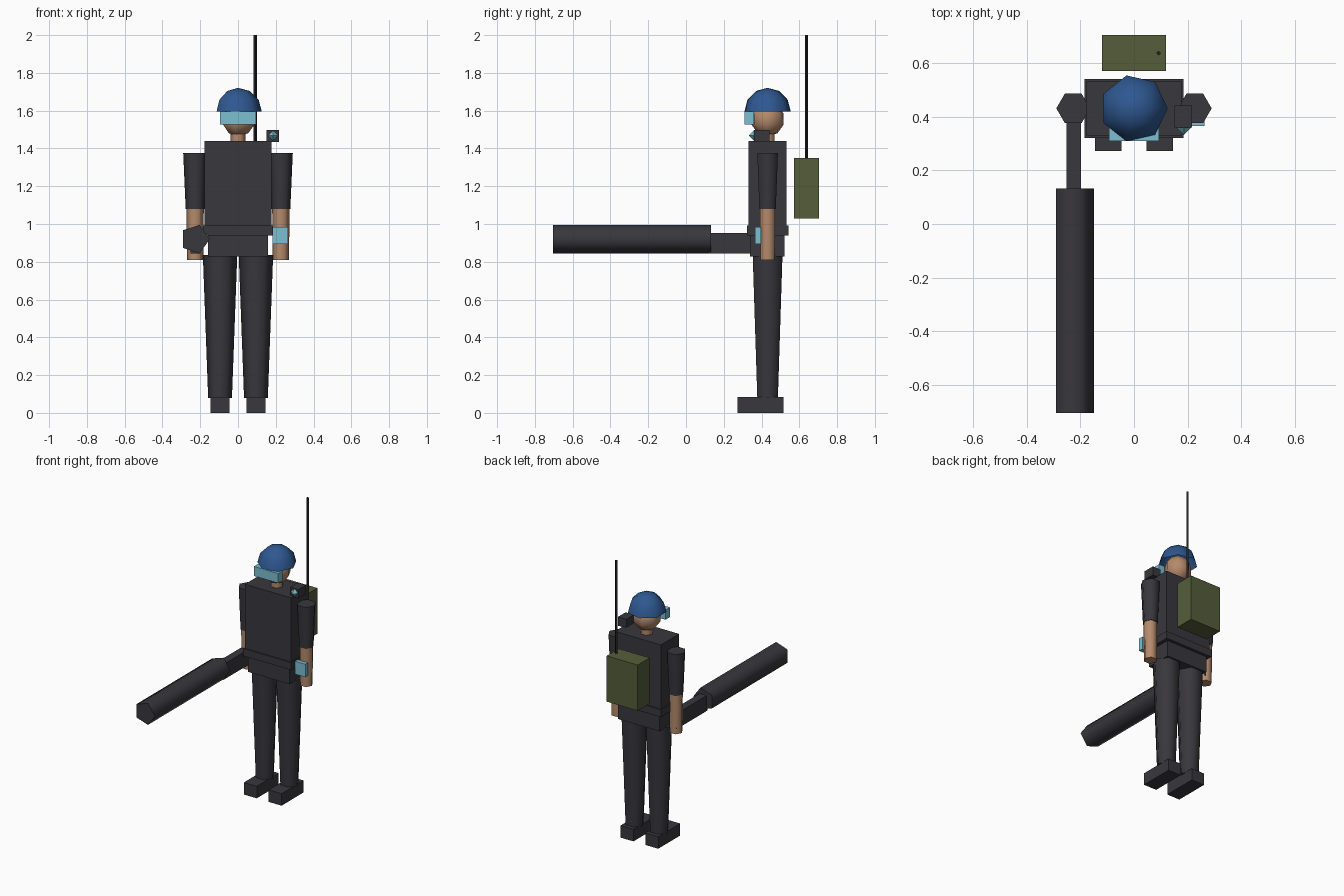
import bpy
import bmesh
import math
from mathutils import Matrix

cube = bpy.data.objects.get("Cube")
if cube:
    bpy.data.objects.remove(cube, do_unlink=True)


def material(name, *rgb):
    mat = bpy.data.materials.new(name)
    mat.use_nodes = True
    mat.diffuse_color = (*rgb, 1)
    mat.node_tree.nodes["Principled BSDF"].inputs["Base Color"].default_value = (*rgb, 1)
    return mat


CLOTH = material("charcoal cloth", 0.04, 0.038, 0.046)
SKIN = material("skin", 0.46, 0.255, 0.15)
BLUE = material("helmet blue", 0.027, 0.097, 0.28)
CYAN = material("cyan glass", 0.2, 0.52, 0.64)
OLIVE = material("olive canvas", 0.09, 0.11, 0.042)
METAL = material("dark metal", 0.016, 0.016, 0.018)

BODY_Y = 0.432  # depth of the body's centre line


def finish(name, bm, mat, smooth=False):
    mesh = bpy.data.meshes.new(name)
    bmesh.ops.recalc_face_normals(bm, faces=bm.faces)
    bm.to_mesh(mesh)
    bm.free()
    mesh.materials.append(mat)
    if smooth:
        mesh.polygons.foreach_set("use_smooth", [True] * len(mesh.polygons))
        mesh.set_sharp_from_angle(angle=math.radians(80))
    obj = bpy.data.objects.new(name, mesh)
    bpy.context.collection.objects.link(obj)
    return obj


def box(name, mat, x, y, z):
    """Box from (min, max) pairs on each axis."""
    bm = bmesh.new()
    bmesh.ops.create_cube(bm, size=1)
    for v in bm.verts:
        v.co = [lo + (c + 0.5) * (hi - lo) for c, (lo, hi) in zip(v.co, (x, y, z))]
    return finish(name, bm, mat)


def turned(name, mat, sides, profile, location, along_y=False, capped=True, smooth=True):
    """Faceted solid turned from (radius, height) points, one corner on +x."""
    bm = bmesh.new()
    rings = []
    for radius, height in profile:
        angles = [math.tau * i / sides for i in range(sides)]
        rings.append([bm.verts.new((radius * math.cos(a), radius * math.sin(a), height))
                      for a in angles])
    for low, high in zip(rings, rings[1:]):
        for i in range(sides):
            j = (i + 1) % sides
            bm.faces.new((low[i], low[j], high[j], high[i]))
    if capped:
        for ring, (radius, _) in ((rings[0], profile[0]), (rings[-1], profile[-1])):
            if radius > 0:
                bm.faces.new(ring)
    bmesh.ops.remove_doubles(bm, verts=bm.verts, dist=1e-5)
    if along_y:
        bm.transform(Matrix.Rotation(math.radians(90), 4, "X"))
    bm.transform(Matrix.Translation(location))
    return finish(name, bm, mat, smooth)


def arc(radius, start, end, steps):
    """Circular profile between two angles above the horizon."""
    angles = [math.radians(start + (end - start) * i / steps) for i in range(steps + 1)]
    return [(max(radius * math.cos(a), 0), radius * math.sin(a)) for a in angles]


# Torso
box("torso", CLOTH, (-0.178, 0.178), (0.33, 0.532), (0.98, 1.44))
box("belt", CLOTH, (-0.185, 0.185), (0.322, 0.542), (0.94, 0.992))
box("hips", CLOTH, (-0.16, 0.16), (0.34, 0.522), (0.828, 0.95))

# Limbs
for side, s in (("right", -1), ("left", 1)):
    turned(side + "_leg", CLOTH, 6, [(0.063, 0.08), (0.091, 0.835)], (s * 0.095, BODY_Y, 0))
    turned(side + "_sleeve", CLOTH, 6, [(0.05, 1.08), (0.063, 1.375)], (s * 0.227, BODY_Y, 0))
    turned(side + "_forearm", SKIN, 6, [(0.043, 0.81), (0.046, 1.085)], (s * 0.227, BODY_Y, 0))
    box(side + "_boot", CLOTH, sorted((s * 0.046, s * 0.146)), (0.273, 0.515), (0, 0.084))

# Head and helmet
turned("neck", SKIN, 6, [(0.041, 1.43), (0.041, 1.52)], (0, BODY_Y, 0))
turned("head", SKIN, 7, arc(0.092, -90, 90, 5), (0, BODY_Y, 1.555))
turned("helmet", BLUE, 7, arc(0.126, 0, 90, 3), (0, BODY_Y, 1.595), capped=False)
box("visor", CYAN, (-0.094, 0.094), (0.31, 0.36), (1.528, 1.595))

# Shoulder camera and wrist screen
box("shoulder_camera", CLOTH, (0.152, 0.216), (0.36, 0.443), (1.435, 1.497))
turned("camera_lens", CYAN, 4, arc(0.027, -90, 90, 2), (0.186, 0.36, 1.468), smooth=False)
box("wrist_screen", CYAN, (0.183, 0.264), (0.366, 0.396), (0.895, 0.985))

# Backpack radio
box("backpack", OLIVE, (-0.12, 0.12), (0.572, 0.705), (1.03, 1.35))
turned("antenna", METAL, 4, [(0.009, 1.34), (0.009, 2.0)], (0.092, 0.638, 0))

# Long weapon carried in the right hand
turned("weapon_barrel", CLOTH, 5, [(0.079, -0.132), (0.079, 0.705)],
       (-0.228, 0, 0.92), along_y=True)
box("weapon_grip", CLOTH, (-0.252, -0.198), (0.12, 0.466), (0.845, 0.953))
